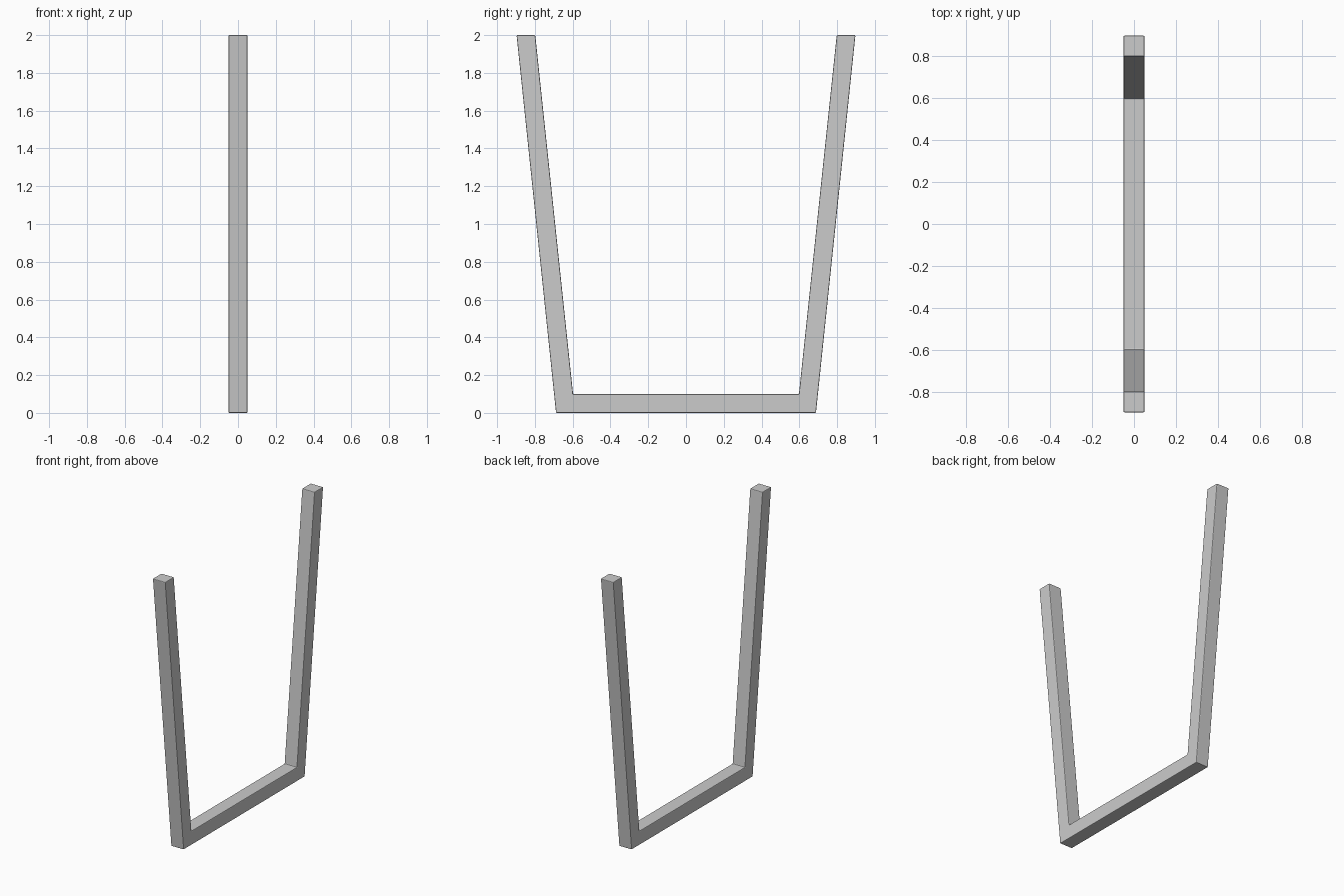
import bpy, bmesh

if "Cube" in bpy.data.objects:
    bpy.data.objects.remove(bpy.data.objects["Cube"])

# U-shaped bar frame: half profile in the YZ plane, mirrored to the other side
half = [(0.688, 0.0), (0.897, 2.0), (0.798, 2.0), (0.598, 0.1)]
profile = half + [(-y, z) for y, z in reversed(half)]
width = 0.1

bm = bmesh.new()
face = bm.faces.new([bm.verts.new((-width / 2, y, z)) for y, z in profile])
ext = bmesh.ops.extrude_face_region(bm, geom=[face])
verts = [g for g in ext["geom"] if isinstance(g, bmesh.types.BMVert)]
bmesh.ops.translate(bm, verts=verts, vec=(width, 0, 0))
bmesh.ops.recalc_face_normals(bm, faces=bm.faces[:])

mesh = bpy.data.meshes.new("u_frame")
bm.to_mesh(mesh)
bm.free()
frame = bpy.data.objects.new("u_frame", mesh)
bpy.context.collection.objects.link(frame)

# Slightly softened edges
bevel = frame.modifiers.new("soft_edges", "BEVEL")
bevel.width = 0.005
bevel.segments = 2
bevel.limit_method = "ANGLE"
